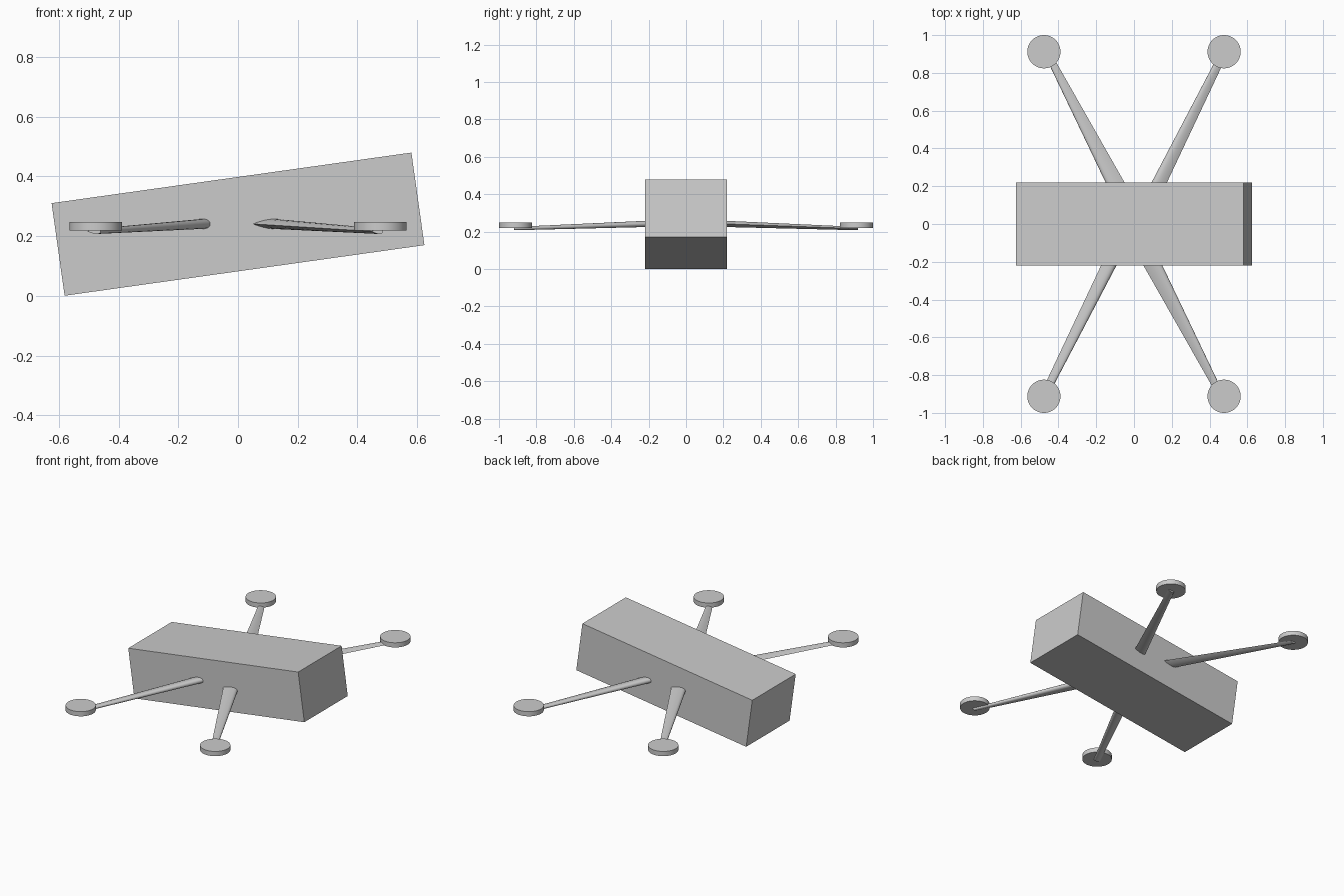
import bpy, bmesh, math
from mathutils import Matrix

cube = bpy.data.objects.get("Cube")
if cube:
    bpy.data.objects.remove(cube, do_unlink=True)

# One plain grey for everything
grey = bpy.data.materials.new("light_grey")
grey.use_nodes = True
colour = (0.6, 0.6, 0.6, 1)
grey.diffuse_color = colour
grey.node_tree.nodes["Principled BSDF"].inputs["Base Color"].default_value = colour


def finish(name, bm, smooth=True):
    bmesh.ops.recalc_face_normals(bm, faces=bm.faces)
    mesh = bpy.data.meshes.new(name)
    bm.to_mesh(mesh)
    bm.free()
    mesh.materials.append(grey)
    obj = bpy.data.objects.new(name, mesh)
    bpy.context.collection.objects.link(obj)
    if smooth:
        bpy.ops.object.select_all(action="DESELECT")
        obj.select_set(True)
        bpy.context.view_layer.objects.active = obj
        bpy.ops.object.shade_smooth_by_angle(angle=math.radians(35))
    return obj


# Tilted box body
bm = bmesh.new()
place = (Matrix.Translation((0, 0, 0.24)) @ Matrix.Rotation(math.radians(-8), 4, "Y")
         @ Matrix.Diagonal((1.217, 0.44, 0.313, 1)))
bmesh.ops.create_cube(bm, size=1, matrix=place)
finish("body", bm, smooth=False)


def foil(steps=10):
    """Closed teardrop outline: (chord fraction from leading edge, height -1..1)."""
    upper = []
    for i in range(steps + 1):
        s = (1 - math.cos(math.pi * i / steps)) / 2
        h = 2.969 * s**0.5 - 1.26 * s - 3.516 * s**2 + 2.843 * s**3 - 1.036 * s**4
        upper.append((s, h))
    return upper + [(s, -h) for s, h in reversed(upper[1:-1])]


def arm(name, root, tip, turn):
    """Tapered arm; each end is (leading x, trailing x, y, z, half thickness)."""
    bm = bmesh.new()
    rings = [[bm.verts.new((lead + s * (trail - lead), y, z + h * half))
              for s, h in foil()] for lead, trail, y, z, half in (root, tip)]
    n = len(rings[0])
    for i in range(n):
        j = (i + 1) % n
        bm.faces.new((rings[0][i], rings[0][j], rings[1][j], rings[1][i]))
    for ring in rings:
        bm.faces.new(ring)
    bm.transform(Matrix.Rotation(turn, 4, "Z"))
    finish(name, bm)


# Arms: a front pair, turned half round for the back pair
for turn, end, sides in ((0, "front", ("left", "right")), (math.pi, "back", ("right", "left"))):
    arm(f"{end}_{sides[0]}_arm", (0.093, -0.018, -0.1, 0.245, 0.018),
        (0.485, 0.448, -0.92, 0.216, 0.009), turn)
    arm(f"{end}_{sides[1]}_arm", (-0.03, -0.118, -0.1, 0.245, 0.018),
        (-0.46, -0.505, -0.92, 0.216, 0.009), turn)

# Rotor discs at the arm ends
for x, side in ((0.477, "left"), (-0.477, "right")):
    for y, end in ((-0.912, "front"), (0.912, "back")):
        bm = bmesh.new()
        bmesh.ops.create_cone(bm, cap_ends=True, segments=48, radius1=0.088, radius2=0.088,
                              depth=0.03, matrix=Matrix.Translation((x, y, 0.233)))
        finish(f"{end}_{side}_rotor", bm)
